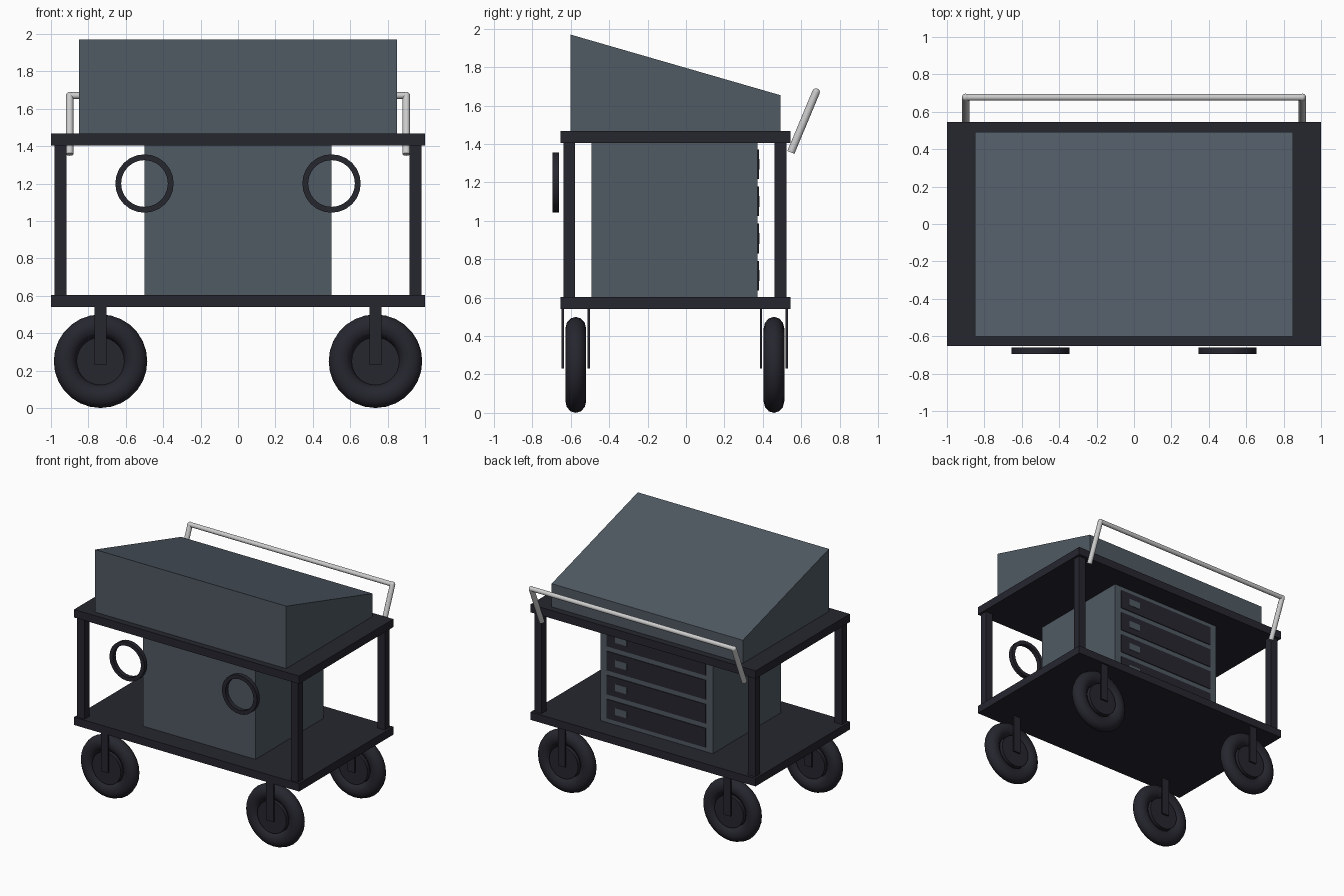
import bpy, bmesh, math
from mathutils import Vector

if "Cube" in bpy.data.objects:
    bpy.data.objects.remove(bpy.data.objects["Cube"])


def material(name, rgb):
    m = bpy.data.materials.new(name)
    m.diffuse_color = (*rgb, 1)
    m.use_nodes = True
    m.node_tree.nodes["Principled BSDF"].inputs["Base Color"].default_value = m.diffuse_color
    return m


DARK = material("dark frame", (0.019, 0.019, 0.028))
SLATE = material("slate body", (0.08, 0.101, 0.125))
STEEL = material("steel handle", (0.6, 0.6, 0.6))


def finish(name, bm, mat, smooth=False):
    bmesh.ops.recalc_face_normals(bm, faces=bm.faces)
    me = bpy.data.meshes.new(name)
    bm.to_mesh(me)
    bm.free()
    ob = bpy.data.objects.new(name, me)
    bpy.context.collection.objects.link(ob)
    me.materials.append(mat)
    if smooth:
        bpy.ops.object.select_all(action='DESELECT')
        ob.select_set(True)
        bpy.context.view_layer.objects.active = ob
        bpy.ops.object.shade_smooth_by_angle(angle=math.radians(35))
    return ob


def box(name, x, y, z, mat):
    """Box from (min, max) pairs."""
    bm = bmesh.new()
    bmesh.ops.create_cube(bm, size=1)
    for v in bm.verts:
        v.co = [(r[0] + r[1]) / 2 + c * (r[1] - r[0]) for r, c in zip((x, y, z), v.co)]
    return finish(name, bm, mat)


def ring(name, centre, profile, mat, n=24, smooth=True):
    """Closed (radius, y) profile swept round the y axis."""
    bm = bmesh.new()
    loops = []
    for i in range(n):
        a = 2 * math.pi * i / n
        loops.append([bm.verts.new(Vector(centre) + Vector((r * math.sin(a), y, r * math.cos(a))))
                      for r, y in profile])
    k = len(profile)
    for i in range(n):
        p, q = loops[i], loops[(i + 1) % n]
        for j in range(k):
            bm.faces.new((p[j], p[(j + 1) % k], q[(j + 1) % k], q[j]))
    return finish(name, bm, mat, smooth)


def rod(name, a, b, r, mat, n=16):
    a, b = Vector(a), Vector(b)
    bm = bmesh.new()
    bmesh.ops.create_cone(bm, cap_ends=True, segments=n, radius1=r, radius2=r, depth=(b - a).length)
    bmesh.ops.rotate(bm, verts=bm.verts, matrix=(b - a).to_track_quat('Z', 'Y').to_matrix())
    bmesh.ops.translate(bm, verts=bm.verts, vec=(a + b) / 2)
    return finish(name, bm, mat, True)


# shelves
box("lower_shelf", (-1, 1), (-0.653, 0.545), (0.54, 0.603), DARK)
box("upper_shelf", (-1, 1), (-0.653, 0.545), (1.404, 1.468), DARK)

# console with sloping top
console = box("sloped_console", (-0.85, 0.85), (-0.602, 0.492), (1.468, 1.97), SLATE)
for v in console.data.vertices:
    if v.co.y > 0 and v.co.z > 1.8:
        v.co.z = 1.654

# drawer cabinet, drawers on the back
box("cabinet", (-0.5, 0.5), (-0.492, 0.373), (0.603, 1.404), SLATE)
for i in range(4):
    z = 0.715 + 0.193 * i
    box("drawer_front", (-0.44, 0.44), (0.37, 0.379), (z - 0.077, z + 0.077), DARK)
    box("drawer_label", (0.26, 0.365), (0.375, 0.382), (z - 0.028, z + 0.028), SLATE)

# posts, wheels and forks at each corner
tire = [(0.189 + 0.061 * math.cos(t * math.pi / 6), 0.054 * math.sin(t * math.pi / 6))
        for t in range(12)]
for sx in (-1, 1):
    for end, py, wy in (("front", -0.608, -0.574), ("back", 0.492, 0.458)):
        x = 0.95 * sx
        box(end + "_post", (x - 0.032, x + 0.032), (py - 0.031, py + 0.031), (0.603, 1.404), DARK)
        wx = 0.735 * sx
        ring(end + "_tire", (wx, wy, 0.25), tire, DARK, 28)
        rod(end + "_hub", (wx, wy - 0.047, 0.25), (wx, wy + 0.047, 0.25), 0.128, DARK, 28)
        for s in (-1, 1):
            y = wy + 0.067 * s
            box(end + "_fork_plate", (wx - 0.032, wx + 0.032), (y - 0.006, y + 0.006),
                (0.23, 0.54), DARK)

    # cable hook rings on the front
    ring("cable_ring", (0.5 * sx, -0.678, 1.2),
         [(0.125, -0.018), (0.156, -0.018), (0.156, 0.018), (0.125, 0.018)], DARK, 24)

    # handle sides
    rod("handle_arm", (0.9 * sx, 0.546, 1.356), (0.9 * sx, 0.677, 1.67), 0.02, STEEL)
    bm = bmesh.new()
    bmesh.ops.create_uvsphere(bm, u_segments=16, v_segments=8, radius=0.02)
    bmesh.ops.translate(bm, verts=bm.verts, vec=(0.9 * sx, 0.677, 1.67))
    finish("handle_corner", bm, STEEL, True)

# handle grip bar
rod("handle_bar", (-0.9, 0.677, 1.67), (0.9, 0.677, 1.67), 0.018, STEEL)
